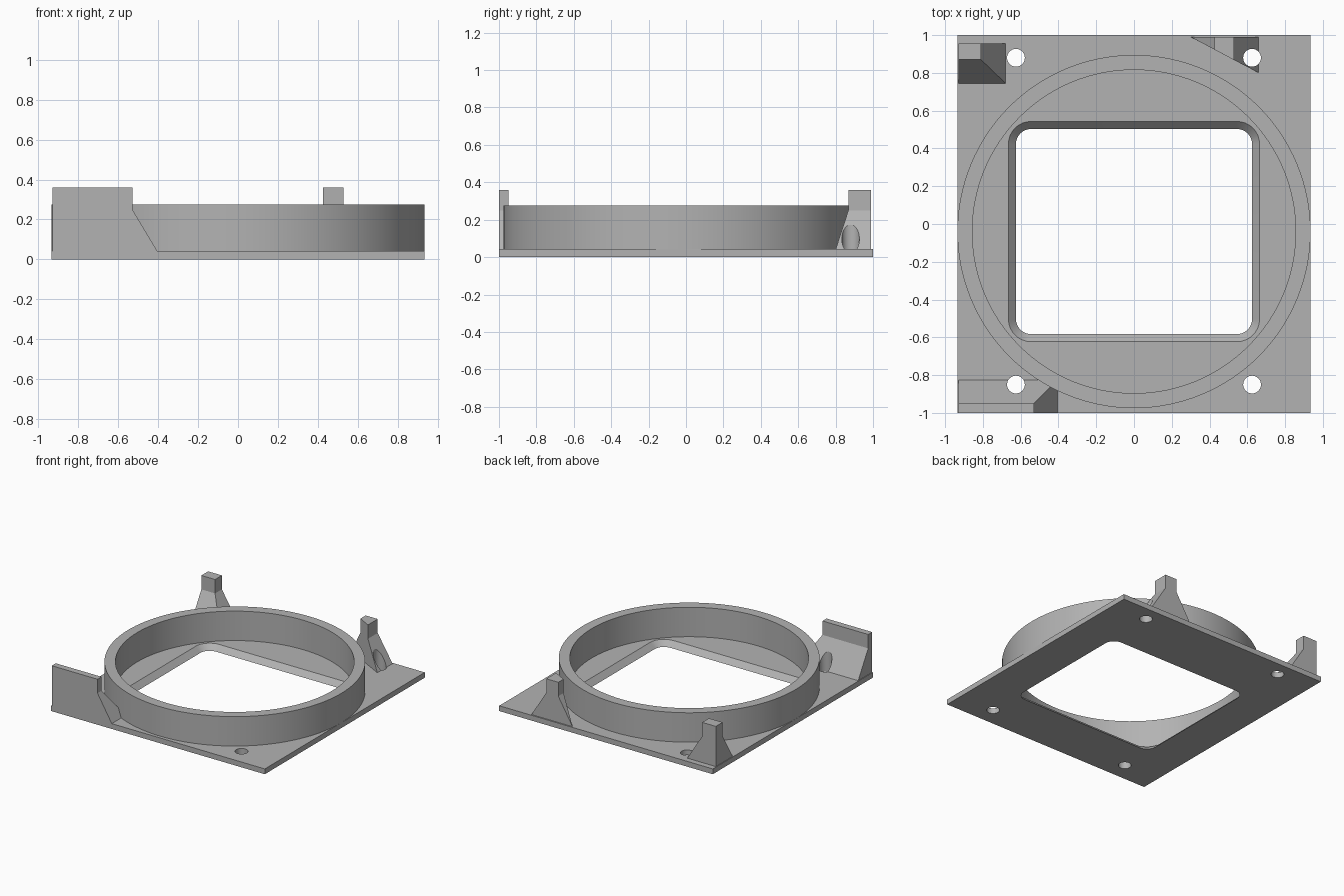
import bpy, bmesh, math

cube = bpy.data.objects.get("Cube")
if cube:
    bpy.data.objects.remove(cube, do_unlink=True)

GREY = (0.45, 0.45, 0.45, 1)
grey = bpy.data.materials.new("plain grey")
grey.use_nodes = True
grey.diffuse_color = GREY
grey.node_tree.nodes["Principled BSDF"].inputs["Base Color"].default_value = GREY

BASE = 0.042       # plate thickness
SHOULDER = 0.25    # where the post slopes end
TOP = 0.36         # post height
CENTRE_Y = -0.04   # centre of ring and opening


def loft(name, *layers):
    """Solid through a stack of (z, outline) layers with matching point counts."""
    bm = bmesh.new()
    rows = [[bm.verts.new((x, y, z)) for x, y in pts] for z, pts in layers]
    n = len(rows[0])
    for low, high in zip(rows, rows[1:]):
        for i in range(n):
            j = (i + 1) % n
            bm.faces.new((low[i], low[j], high[j], high[i]))
    bm.faces.new(rows[0][::-1])
    bm.faces.new(rows[-1])
    bmesh.ops.remove_doubles(bm, verts=bm.verts, dist=0.0001)
    bmesh.ops.recalc_face_normals(bm, faces=bm.faces)
    mesh = bpy.data.meshes.new(name)
    bm.to_mesh(mesh)
    bm.free()
    mesh.materials.append(grey)
    obj = bpy.data.objects.new(name, mesh)
    bpy.context.collection.objects.link(obj)
    return obj


def rect(x0, x1, y0, y1):
    return [(x0, y0), (x1, y0), (x1, y1), (x0, y1)]


def circle(x, y, r, n):
    return [(x + r * math.cos(math.tau * i / n), y + r * math.sin(math.tau * i / n))
            for i in range(n)]


def rounded(hx, hy, r, steps=8):
    pts = []
    for k, (sx, sy) in enumerate([(1, 1), (-1, 1), (-1, -1), (1, -1)]):
        for i in range(steps + 1):
            a = (k + i / steps) * math.pi / 2
            pts.append((sx * (hx - r) + r * math.cos(a),
                        CENTRE_Y + sy * (hy - r) + r * math.sin(a)))
    return pts


def cut(obj, cutters):
    for c in cutters:
        mod = obj.modifiers.new("cut", 'BOOLEAN')
        mod.operation = 'DIFFERENCE'
        mod.solver = 'EXACT'
        mod.object = c
    bpy.context.view_layer.update()
    graph = bpy.context.evaluated_depsgraph_get()
    mesh = bpy.data.meshes.new_from_object(obj.evaluated_get(graph))
    obj.modifiers.clear()
    obj.data = mesh


# Cutters: four screw holes and the tapered square opening
holes = [loft("hole_cutter", (-0.1, circle(x, y, 0.047, 32)), (0.5, circle(x, y, 0.047, 32)))
         for x in (-0.625, 0.625) for y in (-0.85, 0.88)]
opening = loft("opening_cutter",
               (-BASE, rounded(0.585, 0.503, 0.04)),
               (2 * BASE, rounded(0.705, 0.623, 0.16)))

# Base plate
plate = loft("base_plate", (0, rect(-0.935, 0.935, -1, 1)), (BASE, rect(-0.935, 0.935, -1, 1)))
cut(plate, holes + [opening])

# Round collar
ring = loft("collar_ring", (BASE, circle(0, CENTRE_Y, 0.935, 128)),
            (0.275, circle(0, CENTRE_Y, 0.935, 128)))
bore = loft("bore_cutter", (0, circle(0, CENTRE_Y, 0.856, 128)),
            (0.5, circle(0, CENTRE_Y, 0.856, 128)))
cut(ring, [bore])

# Front wall with sloped foot
wall_top = rect(-0.93, -0.53, -1, -0.95)
wall = loft("front_wall", (BASE, rect(-0.93, -0.405, -1, -0.825)),
            (SHOULDER, wall_top), (TOP, wall_top))
cut(wall, holes[:1])

# Back corner post
post_top = rect(-0.93, -0.81, 0.87, 0.955)
corner_post = loft("back_right_post", (BASE, rect(-0.93, -0.68, 0.745, 0.955)),
                   (SHOULDER, post_top), (TOP, post_top))

# Back post on a triangular foot, drilled by the screw hole
tri_top = [(0.425, 0.99), (0.425, 0.924), (0.53, 0.868), (0.53, 0.99)]
tri_foot = [(0.3, 0.99), (0.3, 0.99), (0.66, 0.8), (0.66, 0.99)]
tri_post = loft("back_left_post", (BASE, tri_foot), (SHOULDER, tri_top), (TOP, tri_top))
cut(tri_post, holes[3:])

for helper in holes + [opening, bore]:
    bpy.data.objects.remove(helper, do_unlink=True)

# Smooth round walls, crisp corners
for part in (plate, ring, wall, corner_post, tri_post):
    part.data.shade_smooth()
    part.data.set_sharp_from_angle(angle=math.radians(25))
